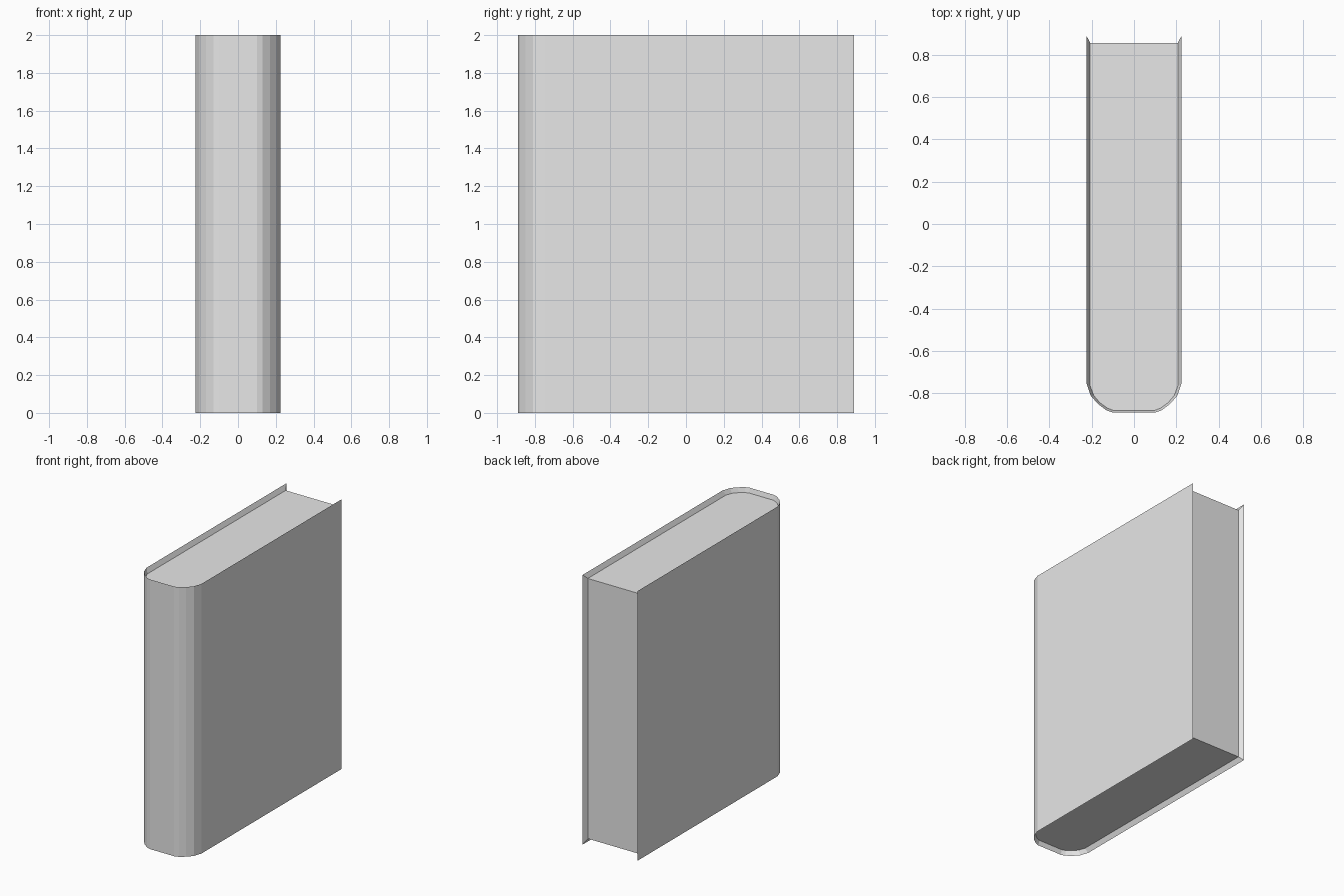
import bpy
import bmesh

cube = bpy.data.objects.get("Cube")
if cube:
    bpy.data.objects.remove(cube, do_unlink=True)

HEIGHT = 2.0
RECESS = 0.035  # how far the pages sit below the cover edge

grey = bpy.data.materials.new("plain grey")
grey.use_nodes = True
colour = (0.8, 0.8, 0.8, 1.0)
grey.diffuse_color = colour
grey.node_tree.nodes["Principled BSDF"].inputs["Base Color"].default_value = colour


def mirrored(half):
    """Open outline from the left fore-edge, round the spine, to the right one."""
    return half + [(-x, y) for x, y in reversed(half)]


def finish(name, bm):
    mesh = bpy.data.meshes.new(name)
    bm.to_mesh(mesh)
    bm.free()
    mesh.materials.append(grey)
    obj = bpy.data.objects.new(name, mesh)
    bpy.context.collection.objects.link(obj)
    return obj


# Outlines of the cover and of the page block inside it
outer = mirrored([(0.225, 0.89), (0.225, -0.75), (0.205, -0.81),
                  (0.17, -0.85), (0.13, -0.88), (0.1, -0.89)])
inner = mirrored([(0.207, 0.855), (0.207, -0.765), (0.19, -0.81),
                  (0.16, -0.845), (0.125, -0.87), (0.098, -0.88)])
low, high = RECESS, HEIGHT - RECESS

# Cover: wraparound sheet with edges sloping in to the pages
bm = bmesh.new()
rings = [[bm.verts.new(p) for p in ((*i, low), (*o, 0), (*o, HEIGHT), (*i, high))]
         for o, i in zip(outer, inner)]
for a, b in zip(rings, rings[1:]):
    for r in range(3):
        bm.faces.new((a[r], a[r + 1], b[r + 1], b[r]))
bm.faces.new(rings[0][::-1])
bm.faces.new(rings[-1])
finish("cover", bm)

# Pages: top, bottom and fore-edge
bm = bmesh.new()
bottom = [bm.verts.new((*p, low)) for p in inner]
top = [bm.verts.new((*p, high)) for p in inner]
bm.faces.new(bottom)
bm.faces.new(top[::-1])
bm.faces.new((bottom[0], bottom[-1], top[-1], top[0]))
finish("page_block", bm)
